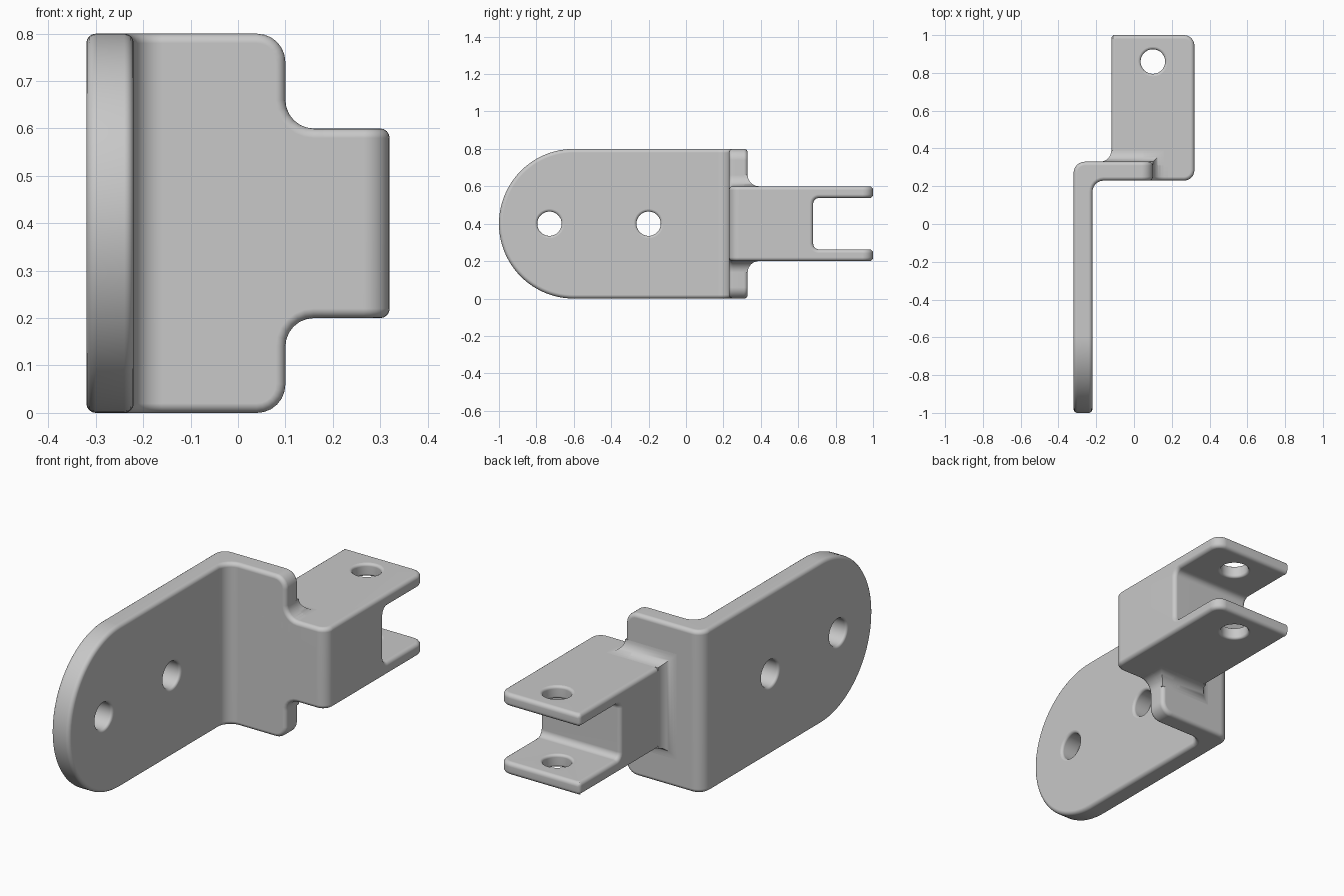
import bpy, bmesh
from math import sin, cos, pi, radians
from mathutils import Vector, Matrix

cube = bpy.data.objects.get("Cube")
if cube:
    bpy.data.objects.remove(cube, do_unlink=True)

# Single plain metal colour
metal = bpy.data.materials.new("light_grey_metal")
metal.use_nodes = True
GREY = (0.58, 0.58, 0.58, 1)
metal.diffuse_color = GREY
metal.node_tree.nodes["Principled BSDF"].inputs["Base Color"].default_value = GREY

MID = 0.4    # mid height of the whole bracket
R = 0.06     # main fillet radius


def quarter(n):
    return [i * pi / 2 / n for i in range(n + 1)]


def make_object(name, bm):
    bmesh.ops.recalc_face_normals(bm, faces=bm.faces)
    mesh = bpy.data.meshes.new(name)
    bm.to_mesh(mesh)
    bm.free()
    mesh.materials.append(metal)
    obj = bpy.data.objects.new(name, mesh)
    bpy.context.collection.objects.link(obj)
    return obj


def loft(rings):
    """Closed solid through rings of equal point count."""
    bm = bmesh.new()
    rows = [[bm.verts.new(p) for p in ring] for ring in rings]
    n = len(rows[0])
    for a, b in zip(rows, rows[1:]):
        for i in range(n):
            j = (i + 1) % n
            bm.faces.new((a[i], a[j], b[j], b[i]))
    bm.faces.new(rows[0])
    bm.faces.new(rows[-1])
    return bm


def hole_cutter(centre, axis, thickness):
    """Drill shape that leaves rounded rims on both sides of a plate."""
    lip, bore = 0.013, 0.065
    half = [(-thickness / 2 - 0.02, bore + lip)]
    half += [(-thickness / 2 + lip * (1 - cos(a)), bore + lip * (1 - sin(a))) for a in quarter(4)]
    profile = half + [(-z, r) for z, r in reversed(half)]
    n = 48
    rings = [[(r * cos(2 * pi * i / n), r * sin(2 * pi * i / n), z) for i in range(n)]
             for z, r in profile]
    bm = loft(rings)
    turn = Vector((0, 0, 1)).rotation_difference(Vector(axis)).to_matrix().to_4x4()
    bm.transform(Matrix.Translation(centre) @ turn)
    cutter = make_object("hole_cutter", bm)
    cutter.hide_render = True
    return cutter


def finish(obj, bevel=0, cutters=()):
    """Round the edges, drill the holes and shade smooth."""
    if bevel:
        mod = obj.modifiers.new("round_edges", 'BEVEL')
        mod.width = bevel
        mod.segments = 4
        mod.limit_method = 'ANGLE'
        mod.angle_limit = radians(40)
        mod.use_clamp_overlap = False
    for cutter in cutters:
        mod = obj.modifiers.new("drill", 'BOOLEAN')
        mod.operation = 'DIFFERENCE'
        mod.solver = 'EXACT'
        mod.object = cutter
    bpy.ops.object.select_all(action='DESELECT')
    obj.select_set(True)
    bpy.context.view_layer.objects.active = obj
    bpy.ops.object.convert(target='MESH')
    bpy.ops.object.shade_smooth_by_angle(angle=radians(40))
    obj.modifiers.new("clean_shading", 'WEIGHTED_NORMAL').keep_sharp = True
    for cutter in cutters:
        bpy.data.objects.remove(cutter, do_unlink=True)


# Bent plate: columns of (inner x, inner y, outer x, outer y, half height)
cols = [(-0.22, -0.6 - 0.4 * cos(a), -0.32, -0.6 - 0.4 * cos(a), 0.4 * sin(a)) for a in quarter(24)]
bend_start = len(cols)
cols += [(-0.16 - R * cos(a), 0.17 + R * sin(a), -0.26 - R * cos(a), 0.27 + R * sin(a), 0.4)
         for a in quarter(6)]
bend_end = len(cols) - 1
edge = [(0.04 + R * sin(a), 0.34 + R * cos(a)) for a in quarter(6)]
edge += [(0.16 - R * cos(a), 0.26 - R * sin(a)) for a in quarter(6)]
edge.append((0.2, 0.2))
cols += [(x, 0.23, x, 0.33, h) for x, h in edge]

bm = bmesh.new()
in_top, in_low, out_top, out_low = [], [], [], []
for ix, iy, ox, oy, h in cols:
    in_top.append(bm.verts.new((ix, iy, MID + h)))
    in_low.append(bm.verts.new((ix, iy, MID - h)))
    out_top.append(bm.verts.new((ox, oy, MID + h)))
    out_low.append(bm.verts.new((ox, oy, MID - h)))
last = len(cols) - 1
spans = [(0, bend_start), (bend_end, last)]
spans += [(i, i + 1) for i in range(bend_start, bend_end)]
for a, b in spans:
    for top, low in ((in_top, in_low), (out_top, out_low)):
        bm.faces.new(top[a:b + 1] + low[a:b + 1][::-1])
for i in range(last):
    for inner, outer in ((in_top, out_top), (in_low, out_low)):
        bm.faces.new((inner[i], inner[i + 1], outer[i + 1], outer[i]))
bm.faces.new((in_top[last], out_top[last], out_low[last], in_low[last]))
bmesh.ops.remove_doubles(bm, verts=bm.verts, dist=1e-5)
bmesh.ops.recalc_face_normals(bm, faces=bm.faces)
bmesh.ops.dissolve_limit(bm, angle_limit=0.01, verts=bm.verts, edges=bm.edges)
plate = make_object("bent_mounting_plate", bm)
finish(plate, 0.02, [hole_cutter((-0.27, y, MID), (1, 0, 0), 0.1) for y in (-0.73, -0.2)])

# Clevis block: slotted side outline extruded across its width
X0, X1, FRONT, SLOT, BACK = -0.12, 0.32, 0.23, 0.68, 1.0
H, S = 0.2, 0.137
outline = [(FRONT, -H), (BACK, -H), (BACK, -S), (SLOT, -S),
           (SLOT, S), (BACK, S), (BACK, H), (FRONT, H)]
bm = loft([[(x, y, MID + z) for y, z in outline] for x in (X0, X1)])


def picked(axis, test):
    return [e for e in bm.edges
            if abs((e.verts[0].co - e.verts[1].co).normalized()[axis]) > 0.99
            and all(test(v.co) for v in e.verts)]


slot_corners = picked(0, lambda p: abs(p.y - SLOT) < 1e-4)
bmesh.ops.bevel(bm, geom=slot_corners, offset=0.03, segments=6, profile=0.5, affect='EDGES')
uprights = picked(2, lambda p: abs(p.y - BACK) < 1e-4
                  or (abs(p.y - FRONT) < 1e-4 and p.x > 0))
bmesh.ops.bevel(bm, geom=uprights, offset=0.055, segments=6, profile=0.5, affect='EDGES')
clevis = make_object("slotted_clevis", bm)
finish(clevis, 0.02, [hole_cutter((0.1, 0.86, MID + s * (H + S) / 2), (0, 0, 1), H - S)
                      for s in (-1, 1)])

# Concave fillets where the clevis meets the plate
curve = [(R * (1 - sin(a)), R * (1 - cos(a))) for a in quarter(8)]


def collar_ring(y, rise):
    z = H + rise
    return [(X0 - rise, y, MID - z), (0.05, y, MID - z), (0.05, y, MID + z), (X0 - rise, y, MID + z)]


rings = [collar_ring(0.33 + d, h) for d, h in curve] + [collar_ring(0.28, R)]
finish(make_object("side_fillet", loft(rings)))

for sign, name in ((1, "upper_fillet"), (-1, "lower_fillet")):
    layers = [(R, -0.02)] + curve
    rings = [[(0, 0.25, MID + sign * (H + h)), (0.1 + d, 0.25, MID + sign * (H + h)),
              (0.1 + d, 0.33 + d, MID + sign * (H + h)), (0, 0.33 + d, MID + sign * (H + h))]
             for d, h in layers]
    finish(make_object(name, loft(rings)))
